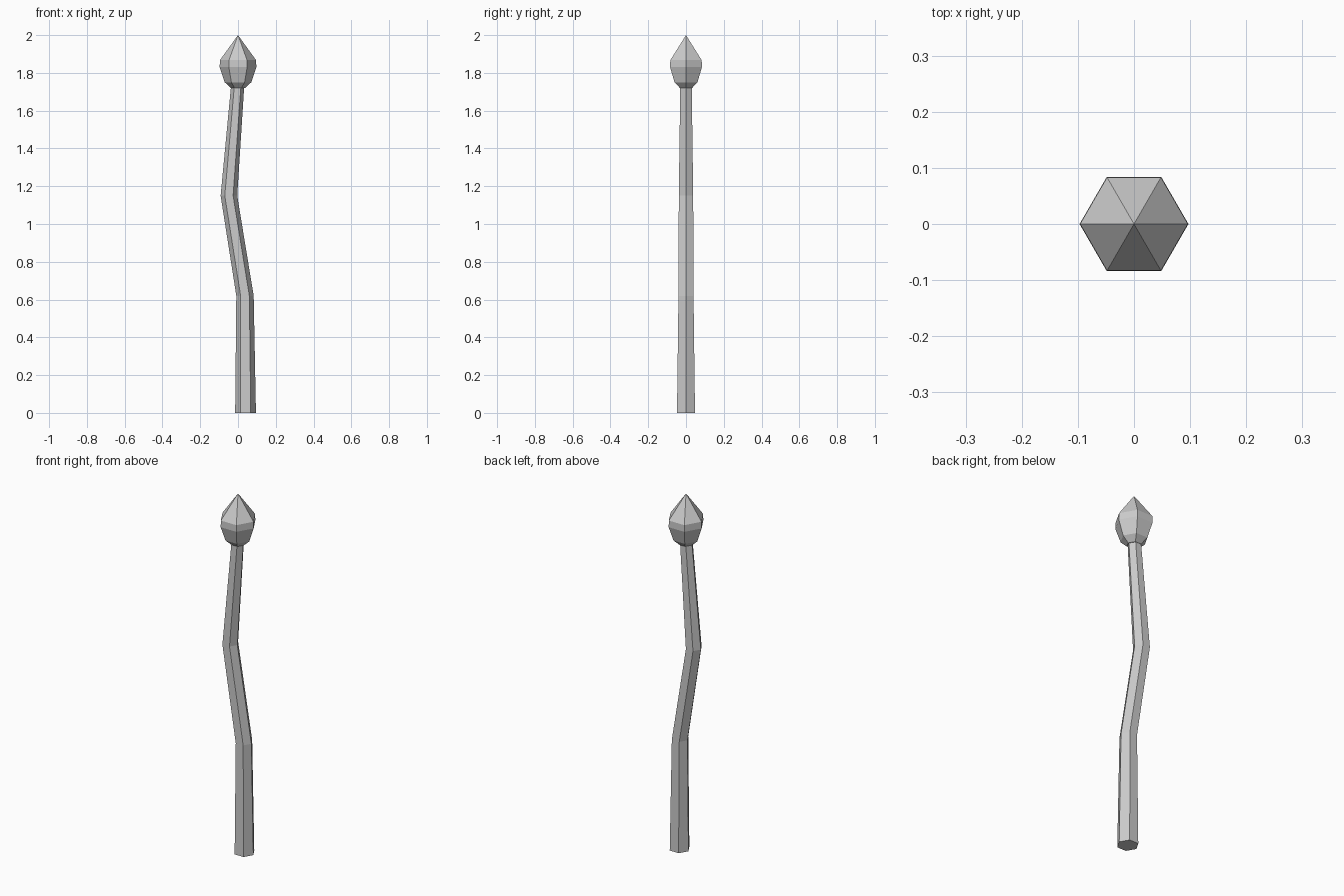
import bpy, bmesh
from math import cos, sin, pi

if "Cube" in bpy.data.objects:
    bpy.data.objects.remove(bpy.data.objects["Cube"])

SIDES = 6


def lofted(name, rings, tip=None):
    """Join hexagonal rings (x centre, z, radius) into a closed solid, optionally ending in a point."""
    bm = bmesh.new()
    loops = [[bm.verts.new((x + r * cos(2 * pi * i / SIDES), r * sin(2 * pi * i / SIDES), z))
              for i in range(SIDES)] for x, z, r in rings]
    for a, b in zip(loops, loops[1:]):
        for i in range(SIDES):
            j = (i + 1) % SIDES
            bm.faces.new((a[i], a[j], b[j], b[i]))
    bm.faces.new(loops[0][::-1])
    top = loops[-1]
    if tip is None:
        bm.faces.new(top)
    else:
        point = bm.verts.new(tip)
        for i in range(SIDES):
            bm.faces.new((top[i], top[(i + 1) % SIDES], point))
    bmesh.ops.recalc_face_normals(bm, faces=bm.faces)
    mesh = bpy.data.meshes.new(name)
    bm.to_mesh(mesh)
    bm.free()
    obj = bpy.data.objects.new(name, mesh)
    bpy.context.collection.objects.link(obj)
    return obj


# Crooked tapering stem
lofted("stem", [(0.04, 0.0, 0.055), (0.037, 0.62, 0.046),
                (-0.048, 1.15, 0.044), (-0.002, 1.73, 0.035)])

# Pointed bud on top
lofted("bud", [(0, 1.72, 0.037), (0, 1.75, 0.07), (0, 1.83, 0.097), (0, 1.867, 0.096)],
       tip=(0, 0, 2.0))
